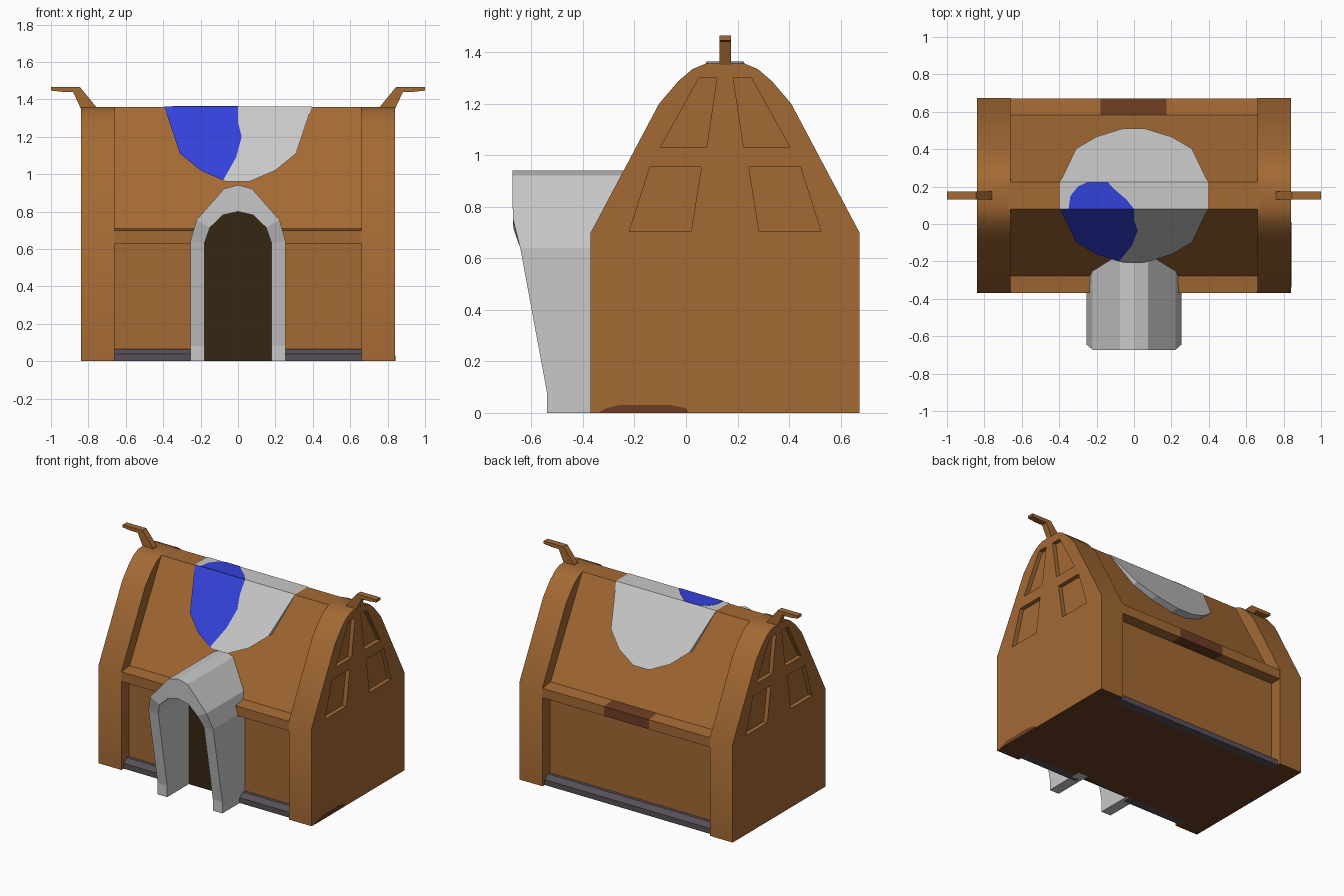
import bpy, bmesh

if "Cube" in bpy.data.objects:
    bpy.data.objects.remove(bpy.data.objects["Cube"])

C = 0.152  # y of the house ridge


def material(name, rgb):
    m = bpy.data.materials.new(name)
    m.diffuse_color = (*rgb, 1)
    m.use_nodes = True
    m.node_tree.nodes["Principled BSDF"].inputs["Base Color"].default_value = m.diffuse_color
    return m


WOOD = material("brown wood", (0.37, 0.143, 0.034))
DARK = material("dark brown", (0.15, 0.046, 0.017))
GREY = material("light grey", (0.58, 0.58, 0.58))
BLUE = material("blue", (0.034, 0.053, 0.70))
STONE = material("foundation stone", (0.095, 0.08, 0.095))
SHADE = material("doorway dark", (0.035, 0.02, 0.006))


def mesh_obj(name, verts, faces, mats, idx=None):
    me = bpy.data.meshes.new(name)
    me.from_pydata(verts, [], faces)
    for m in mats:
        me.materials.append(m)
    if idx:
        for p, i in zip(me.polygons, idx):
            p.material_index = i
    bm = bmesh.new()
    bm.from_mesh(me)
    bmesh.ops.remove_doubles(bm, verts=bm.verts, dist=0.0005)
    bmesh.ops.recalc_face_normals(bm, faces=bm.faces)
    bm.to_mesh(me)
    bm.free()
    ob = bpy.data.objects.new(name, me)
    bpy.context.collection.objects.link(ob)
    return ob


def prism(name, pts, lo, hi, axis, mats, start=None):
    """Extrude a 2D profile along x (pts = y,z), y (x,z) or z (x,y)."""
    def put(p, t):
        return {'x': (t, *p), 'y': (p[0], t, p[1]), 'z': (*p, t)}[axis]
    n = len(pts)
    verts = [put(p, start(p[1]) if start else lo) for p in pts] + [put(p, hi) for p in pts]
    faces = [list(range(n)), list(range(2 * n - 1, n - 1, -1))]
    faces += [[i, (i + 1) % n, n + (i + 1) % n, n + i] for i in range(n)]
    return mesh_obj(name, verts, faces, mats)


def mirror_y(pts):
    return [(2 * C - y, z) for y, z in pts]


def both(pts):
    """Front half of a profile plus its mirror about the ridge."""
    return pts + mirror_y(pts)[::-1]


def paint_floor(ob):
    ob.data.materials.append(DARK)
    for p in ob.data.polygons:
        if p.normal.z < -0.9 and p.center.z < 0.01:
            p.material_index = 1


# House core with recessed walls and flat roof slopes
core = prism("house_core", both([(-0.287, 0), (-0.287, 0.66), (-0.28, 0.705), (0.08, 1.358)]),
             -0.67, 0.67, 'x', [WOOD])
paint_floor(core)

# Curved end frames with recessed window panels
frame_profile = both([(-0.37, 0), (-0.37, 0.70), (-0.105, 1.20), (-0.03, 1.288),
                      (0.025, 1.335), (0.08, 1.358)])
panels = [[(-0.10, 1.03), (0.08, 1.03), (0.12, 1.30), (0.05, 1.30)],
          [(-0.22, 0.705), (0.02, 0.705), (0.06, 0.955), (-0.14, 0.955)]]
panels += [mirror_y(p) for p in panels]
for s, side in ((1, "right"), (-1, "left")):
    frame = prism("end_frame_" + side, frame_profile, 0.66 * s, 0.84 * s, 'x', [WOOD])
    for p in panels:
        cut = prism("panel_cutter", p, 0.81 * s, 0.9 * s, 'x', [WOOD])
        cut.hide_render = True
        mod = frame.modifiers.new("panel", 'BOOLEAN')
        mod.operation = 'DIFFERENCE'
        mod.solver = 'EXACT'
        mod.object = cut
        bpy.context.view_layer.objects.active = frame
        bpy.ops.object.modifier_apply(modifier=mod.name)
        bpy.data.objects.remove(cut)
    paint_floor(frame)
    bpy.ops.object.select_all(action='DESELECT')
    frame.select_set(True)
    bpy.context.view_layer.objects.active = frame
    bpy.ops.object.shade_smooth_by_angle(angle=0.7)

    # Ridge horn
    horn = [(0.76, 1.35), (0.84, 1.35), (0.882, 1.44), (0.94, 1.44), (1.0, 1.447),
            (1.0, 1.466), (0.845, 1.466), (0.76, 1.362)]
    prism("ridge_horn_" + side, [(x * s, z) for x, z in horn], C - 0.022, C + 0.022, 'y', [WOOD])

# Eave ledges and foundation beams
ledge = [(-0.27, 0.63), (-0.368, 0.63), (-0.368, 0.698), (-0.27, 0.71)]
beam = [(-0.28, 0), (-0.345, 0), (-0.345, 0.038), (-0.31, 0.065), (-0.28, 0.065)]
for a, b, side in ((-0.67, -0.2, "left"), (0.2, 0.67, "right")):
    prism("front_ledge_" + side, ledge, a, b, 'x', [WOOD])
    prism("front_beam_" + side, beam, a, b, 'x', [STONE])
prism("back_beam", mirror_y(beam), -0.67, 0.67, 'x', [STONE])
prism("back_ledge_left", mirror_y(ledge), -0.67, -0.178, 'x', [WOOD])
prism("back_ledge_middle", mirror_y(ledge), -0.178, 0.175, 'x', [DARK])
prism("back_ledge_right", mirror_y(ledge), 0.175, 0.67, 'x', [WOOD])

# Dark stain at the foot of the right end
prism("end_stain", [(-0.34, 0.001), (0.01, 0.001), (0.0, 0.018), (-0.06, 0.03),
                    (-0.26, 0.03), (-0.31, 0.018)], 0.838, 0.842, 'x', [DARK])


# Arched porch leaning forward towards the top
def porch_front(z):
    steps = [(0, -0.54), (0.08, -0.54), (0.63, -0.64), (0.72, -0.672), (1, -0.675)]
    for (z0, y0), (z1, y1) in zip(steps, steps[1:]):
        if z <= z1:
            return y0 + (y1 - y0) * (z - z0) / (z1 - z0)


outer = [(0.255, 0), (0.255, 0.08), (0.255, 0.64), (0.222, 0.755), (0.075, 0.922)]
inner = [(0.18, 0), (0.18, 0.08), (0.18, 0.63), (0.15, 0.715), (0.08, 0.782)]


def arch(half, top):
    return half + [(0, top)] + [(-x, z) for x, z in half[::-1]]


o, n = arch(outer, 0.942), arch(inner, 0.80)
k = len(o)
verts = []
for ring in (o, n):
    verts += [(x, porch_front(z), z) for x, z in ring]
for ring in (o, n):
    verts += [(x, -0.1 if z > 0.7 else -0.25, z) for x, z in ring]
faces = []
for i in range(k - 1):
    j = i + 1
    faces += [[i, j, k + j, k + i], [2 * k + i, 3 * k + i, 3 * k + j, 2 * k + j],
              [i, 2 * k + i, 2 * k + j, j], [k + i, k + j, 3 * k + j, 3 * k + i]]
for i in (0, k - 1):
    faces.append([i, k + i, 3 * k + i, 2 * k + i])
mesh_obj("porch_arch", verts, faces, [GREY])

# Dark doorway inside the porch
prism("doorway", n, -0.297, -0.28, 'y', [SHADE])

# Grey roof cover, a wedge on each slope, with a blue area at the front left
TOP = 1.362
left = [(-0.395, TOP), (-0.31, 1.11), (-0.2, 1.02), (-0.08, 0.967)]
split = [(-0.08, 0.967), (-0.01, 1.09), (0.02, 1.2), (0.0, 1.28), (0.0, TOP)]
right = [(-0.06, 0.96), (0.06, 0.96), (0.2, 1.02), (0.31, 1.11), (0.395, TOP)]


def cover(z):
    return 0.08 - (TOP - z) * 0.71


def roof(z):
    return 0.085 - (TOP - z) * 0.547


verts, faces, idx = [], [], []


def add(pts, m):
    faces.append(list(range(len(verts), len(verts) + len(pts))))
    verts.extend(pts)
    idx.append(m)


rim = left + right
add([(x, cover(z), z) for x, z in left + split[1:]], 1)
add([(x, cover(z), z) for x, z in split[::-1][:-1] + [split[0]] + right], 0)
add([(x, 2 * C - cover(z), z) for x, z in rim], 0)
for (x0, z0), (x1, z1) in zip(rim, rim[1:]):
    quad = [(x0, cover(z0), z0), (x1, cover(z1), z1), (x1, roof(z1), z1), (x0, roof(z0), z0)]
    add(quad, 0)
    add([(x, 2 * C - y, z) for x, y, z in quad], 0)
add([(-0.395, 0.08, TOP), (0, 0.08, TOP), (0.395, 0.08, TOP),
     (0.395, 2 * C - 0.08, TOP), (-0.395, 2 * C - 0.08, TOP)], 0)
mesh_obj("roof_cover", verts, faces, [GREY, BLUE], idx)

# Blue area carried over the flat ridge
prism("ridge_blue_area", [(-0.35, 0.08), (0.0, 0.08), (-0.04, 0.13), (-0.11, 0.19), (-0.14, 0.224),
                          (-0.25, 0.224), (-0.30, 0.20), (-0.34, 0.15)], 1.36, 1.3645, 'z', [BLUE])
